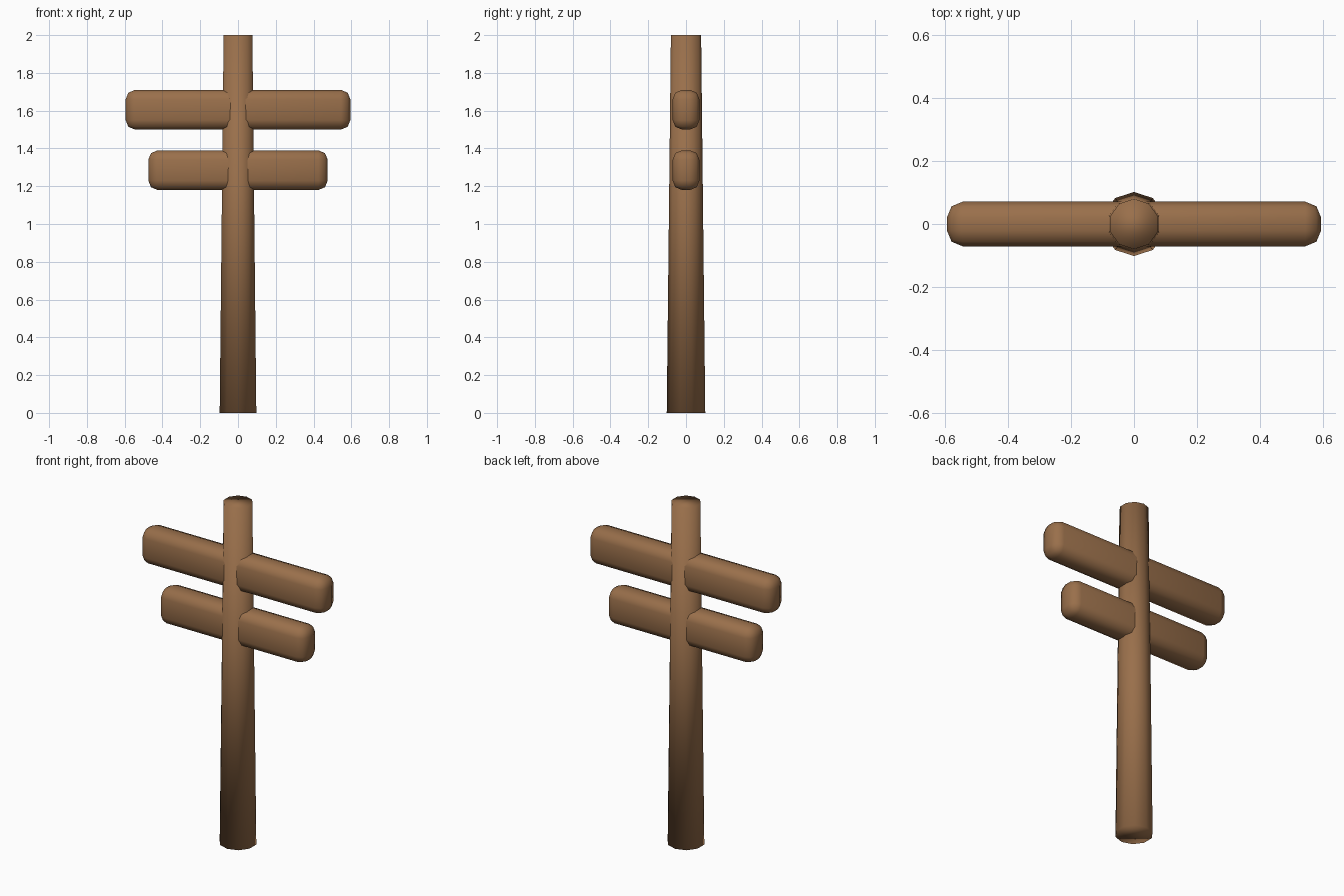
import bpy, bmesh
from mathutils import Matrix, Vector

if "Cube" in bpy.data.objects:
    bpy.data.objects.remove(bpy.data.objects["Cube"])

wood = bpy.data.materials.new("brown wood")
wood.diffuse_color = (0.32, 0.16, 0.07, 1)
wood.use_nodes = True
wood.node_tree.nodes["Principled BSDF"].inputs["Base Color"].default_value = wood.diffuse_color


def finish(name, bm):
    """Turn a bmesh into a smooth wooden object."""
    mesh = bpy.data.meshes.new(name)
    for f in bm.faces:
        f.smooth = True
    bm.to_mesh(mesh)
    bm.free()
    mesh.materials.append(wood)
    obj = bpy.data.objects.new(name, mesh)
    bpy.context.collection.objects.link(obj)


# Tapered ten-sided post, with a corner facing front and back
bm = bmesh.new()
bmesh.ops.create_cone(bm, cap_ends=True, segments=10, radius1=0.102,
                      radius2=0.08, depth=2, matrix=Matrix.Translation((0, 0, 1)))
finish("post", bm)


def crossbar(name, length, z):
    """Rounded beam running through the post."""
    bm = bmesh.new()
    bmesh.ops.create_cube(bm, size=1)
    bmesh.ops.scale(bm, vec=(length, 0.142, 0.21), verts=bm.verts)
    bmesh.ops.translate(bm, vec=Vector((0, 0, z)), verts=bm.verts)
    bmesh.ops.bevel(bm, geom=bm.edges[:], offset=0.05, segments=2,
                    profile=0.5, affect='EDGES')
    finish(name, bm)


crossbar("upper_crossbar", 1.19, 1.605)
crossbar("lower_crossbar", 0.95, 1.285)
